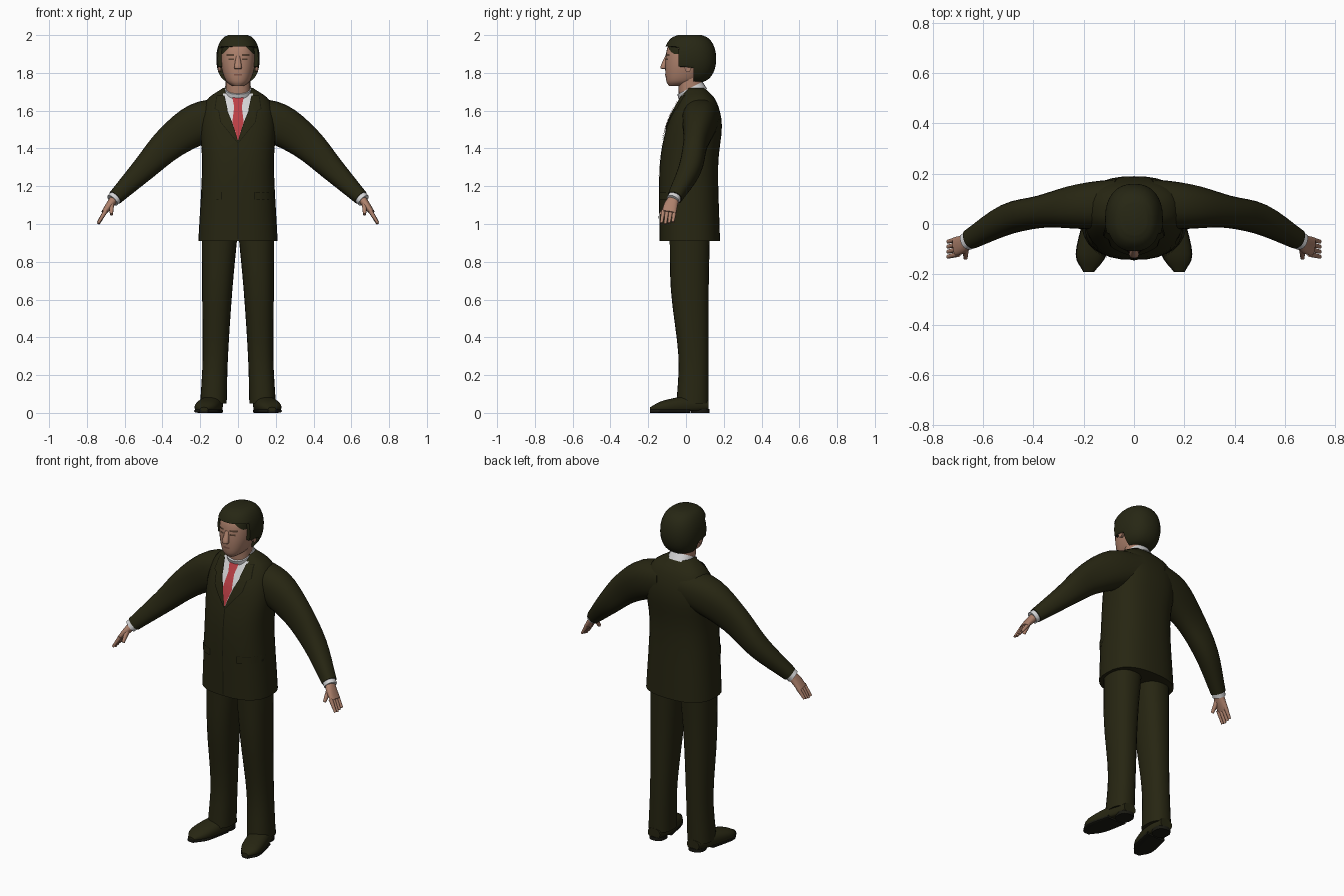
import bpy, bmesh, math
from mathutils import Vector
from mathutils.bvhtree import BVHTree

if "Cube" in bpy.data.objects:
    bpy.data.objects.remove(bpy.data.objects["Cube"], do_unlink=True)

parts = []
UP, ACROSS, DEPTH = Vector((0, 0, 1)), Vector((1, 0, 0)), Vector((0, 1, 0))


def material(name, red, green, blue):
    mat = bpy.data.materials.new(name)
    mat.use_nodes = True
    colour = (red, green, blue, 1)
    mat.diffuse_color = colour
    node = mat.node_tree.nodes["Principled BSDF"]
    node.inputs["Base Color"].default_value = colour
    node.inputs["Roughness"].default_value = .8
    return mat


suit = material("dark olive suit", .02, .019, .006)
seam = material("seam shadow", .008, .008, .003)
hair_brown = material("dark hair", .02, .02, .007)
skin = material("skin", .42, .22, .15)
lip = material("lip brown", .24, .1, .07)
brow_brown = material("brow brown", .09, .05, .03)
shirt_white = material("shirt white", .66, .66, .67)
tie_red = material("tie red", .5, .05, .06)
sole_black = material("sole black", .01, .01, .006)


def finish(name, bm, mat):
    mesh = bpy.data.meshes.new(name)
    bm.to_mesh(mesh)
    bm.free()
    mesh.materials.append(mat)
    obj = bpy.data.objects.new(name, mesh)
    bpy.context.collection.objects.link(obj)
    parts.append(obj)
    return obj


def smooth(rings, steps=4):
    """Fill in rings between the given ones along a smooth spline."""
    rings = [Vector(ring) for ring in rings]
    result = []
    for i in range(len(rings) - 1):
        a, b = rings[i], rings[i + 1]
        before = rings[i - 1] if i else a - (b - a)
        after = rings[i + 2] if i + 2 < len(rings) else b + (b - a)
        for k in range(steps):
            t = k / steps
            start, end = (b - before) / 2, (after - a) / 2
            ease = t * t * (3 - 2 * t)
            result.append(a + (b - a) * ease + start * (t * (1 - t) ** 2) - end * (t * t * (1 - t)))
    return result + rings[-1:]


def rounded(value, power):
    return math.copysign(abs(value) ** (2 / power), value)


def loft(name, rings, mat, axis=None, side=ACROSS, power=2.3, mirror=1, segs=24,
         floor=None, front=None):
    """Skin superellipse rings given as (x, y, z, half width, half depth)."""
    bm = bmesh.new()
    rings = smooth(rings)
    centres = [Vector(ring[:3]) for ring in rings]
    loops = []
    for i, (centre, ring) in enumerate(zip(centres, rings)):
        along = axis or centres[min(i + 1, len(rings) - 1)] - centres[max(i - 1, 0)]
        along = along.normalized()
        u = (side - along * side.dot(along)).normalized()
        v = along.cross(u)
        loop = []
        for k in range(segs):
            angle = math.tau * k / segs
            p = (centre + u * ring[3] * rounded(math.cos(angle), power)
                 + v * ring[4] * rounded(math.sin(angle), power))
            if front:
                p.y = max(p.y, front(p.z))
            if floor is not None:
                p.z = max(p.z, floor)
            loop.append(bm.verts.new((p.x * mirror, p.y, p.z)))
        loops.append(loop)
    for low, high in zip(loops, loops[1:]):
        for k in range(segs):
            n = (k + 1) % segs
            bm.faces.new((low[k], low[n], high[n], high[k]))
    bm.faces.new(loops[0][::-1])
    bm.faces.new(loops[-1])
    bmesh.ops.recalc_face_normals(bm, faces=bm.faces)
    return finish(name, bm, mat)


def body(name, rows, mat, power):
    """Upright loft from rows of (z, front y, back y, half width)."""
    rings = [(0, (front + back) / 2, z, width, (back - front) / 2)
             for z, front, back, width in rows]
    return loft(name, rings, mat, axis=UP, power=power, segs=32)


def drape(name, target, rows, mat, lift, mirror=1, grow=0, steps=8):
    """Thin plate laid on the front of a part; rows run downward as (z, x from, x to)."""
    mesh = target.data
    tree = BVHTree.FromPolygons([v.co for v in mesh.vertices],
                                [p.vertices for p in mesh.polygons])
    bm = bmesh.new()
    lines, y = [], 0
    for upper, lower in zip(rows, rows[1:]):
        for i in range(steps + 1):
            z, left, right = Vector(upper).lerp(Vector(lower), i / steps)
            edges = sorted(((left - grow) * mirror, (right + grow) * mirror))
            line = []
            for j in range(steps + 1):
                x = edges[0] + (edges[1] - edges[0]) * j / steps
                hit = tree.ray_cast(Vector((x, -1, z)), DEPTH)[0]
                y = hit.y if hit else y
                line.append(bm.verts.new((x, y - lift, z)))
            lines.append(line)
    for top, low in zip(lines, lines[1:]):
        for j in range(steps):
            bm.faces.new((top[j], low[j], low[j + 1], top[j + 1]))
    bmesh.ops.remove_doubles(bm, verts=bm.verts, dist=.0001)
    return finish(name, bm, mat)


# Jacket with shirt front, tie and opening
jacket = body("jacket", [(.91, -.14, .18, .21), (1.3, -.14, .17, .19), (1.52, -.1, .19, .2),
                         (1.65, -.04, .16, .17), (1.72, 0, .1, .08)], suit, power=2.5)
drape("shirt_front", jacket, [(1.69, -.08, .08), (1.6, -.06, .06), (1.44, 0, 0)],
      shirt_white, .003)
drape("tie", jacket, [(1.67, -.03, .03), (1.62, -.02, .02), (1.54, -.03, .03), (1.44, 0, 0)],
      tie_red, .009)
drape("jacket_opening", jacket, [(1.43, 0, 0), (.92, 0, 0)], seam, .003, grow=.003)

# Neck, collar and head
loft("neck", [(0, .03, 1.63, .065, .065), (0, .02, 1.8, .065, .065)], skin, axis=UP)
loft("shirt_collar", [(0, .04, 1.68, .08, .08), (0, .02, 1.72, .07, .075)],
     shirt_white, axis=UP - DEPTH / 2)
head = body("head", [(1.73, -.09, 0, .03), (1.76, -.105, .07, .065), (1.84, -.11, .12, .09),
                     (1.93, -.1, .12, .09), (1.97, -.07, .09, .07)], skin, power=2.3)
loft("nose", [(0, -.1, 1.89, .01, .01), (0, -.12, 1.83, .02, .016), (0, -.11, 1.82, .014, .01)],
     skin, axis=UP, segs=12)
drape("mouth", head, [(1.795, -.02, .02), (1.785, -.02, .02)], lip, .002)


def hairline(z):
    """How far forward the hair reaches: nape, sideburn, then full fringe."""
    return .04 if z < 1.83 else -.04 if z < 1.94 else -1


# Rounded cap of hair, cut back to clear the face
hair_rings = []
for i in range(1, 12):
    turn = math.pi * i / 12
    spread = math.sin(turn) ** .6
    hair_rings.append((0, .02, 1.875 - .13 * math.cos(turn), .115 * spread, .14 * spread))
loft("hair", hair_rings, hair_brown, axis=UP, front=hairline, segs=32)

for side, label in ((1, "left_"), (-1, "right_")):
    # Face details
    drape(label + "brow", head, [(1.9, .02, .06), (1.89, .02, .06)], brow_brown, .003, side)
    drape(label + "eye", head, [(1.877, .02, .05), (1.867, .02, .05)], brow_brown, .002, side)
    drape(label + "fringe", head, [(1.95, .03, .08), (1.9, .08, .09)], hair_brown, .005, side)
    loft(label + "ear", [(.09, .01, 1.835, .016, .026), (.106, .01, 1.835, .018, .03)],
         skin, axis=ACROSS, side=DEPTH, mirror=side, segs=12)

    # Lapel and pocket flap, each over a slightly larger shadow edge
    lapel = [(1.68, .075, .11), (1.61, .06, .12), (1.6, .06, .1), (1.54, .035, .09), (1.43, 0, 0)]
    flap = [(1.17, .09, .19), (1.13, .09, .19)]
    for trim, rows in (("lapel", lapel), ("pocket_flap", flap)):
        drape(label + trim + "_edge", jacket, rows, seam, .004, side, grow=.004)
        drape(label + trim, jacket, rows, suit, .008, side)

    # Sleeve and shirt cuff
    loft(label + "sleeve", [(.06, .08, 1.57, .1, .1), (.21, .07, 1.53, .09, .11),
                            (.36, .05, 1.43, .065, .09), (.5, .02, 1.29, .06, .065),
                            (.65, -.06, 1.14, .04, .04)], suit, side=DEPTH, mirror=side)
    loft(label + "cuff", [(.64, -.055, 1.15, .035, .035), (.665, -.07, 1.125, .035, .035)],
         shirt_white, side=DEPTH, mirror=side)

    # Hand with fanned fingers and a thumb
    loft(label + "palm", [(.65, -.06, 1.14, .027, .024), (.68, -.08, 1.1, .036, .02),
                          (.71, -.09, 1.06, .038, .014)], skin, side=DEPTH, mirror=side)
    for k in range(4):
        y = -.12 + .02 * k
        tip = 1 + .005 * abs(k - 1)
        loft(label + "finger", [(.7, y, 1.07, .011, .012), (.74, y - .01, tip, .008, .007)],
             skin, side=DEPTH, mirror=side, segs=12)
    loft(label + "thumb", [(.67, -.09, 1.11, .016, .015), (.67, -.135, 1.05, .009, .008)],
         skin, side=DEPTH, mirror=side, segs=12)

    # Trouser leg
    loft(label + "trouser_leg", [(.096, .02, .97, .096, .107), (.11, .02, .65, .08, .1),
                                 (.12, .04, .3, .067, .08), (.13, .035, .05, .07, .085)],
         suit, axis=UP, mirror=side)

    # Shoe with toes turned outward, sole and heel
    shoe = [(.13, .12, .04, .04, .03), (.14, .02, .04, .06, .05),
            (.17, -.12, .03, .06, .035), (.18, -.19, .02, .02, .01)]
    loft(label + "shoe", shoe, suit, axis=DEPTH, mirror=side, floor=.01)
    sole = [(x, y, .01, width + .002, .01) for x, y, z, width, height in shoe[1:]]
    loft(label + "sole", sole, sole_black, axis=DEPTH, power=4, mirror=side, floor=0)
    loft(label + "heel", [(.13, .075, 0, .047, .05), (.13, .075, .02, .047, .05)],
         sole_black, axis=UP, mirror=side)

# Smooth shading with crisp edges
bpy.ops.object.select_all(action="DESELECT")
for obj in parts:
    obj.select_set(True)
bpy.context.view_layer.objects.active = jacket
bpy.ops.object.shade_smooth_by_angle(angle=math.radians(45))
